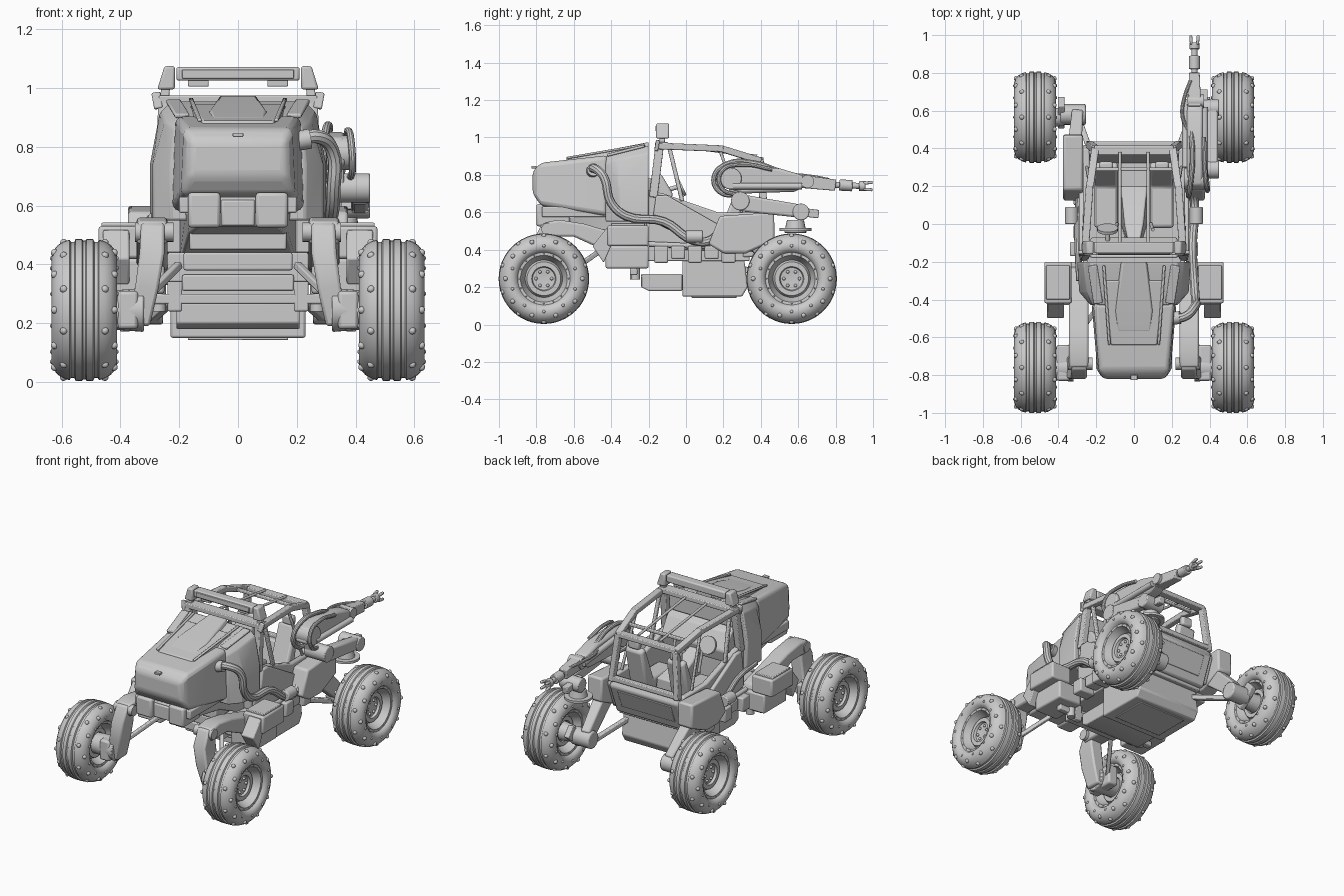
import bpy, bmesh, math
from math import sin, cos, pi
from mathutils import Vector as V


def finish(name, bm, bevel=0.0, mirror=False, seg=2):
    bmesh.ops.recalc_face_normals(bm, faces=bm.faces)
    me = bpy.data.meshes.new(name)
    bm.to_mesh(me)
    bm.free()
    ob = bpy.data.objects.new(name, me)
    bpy.context.collection.objects.link(ob)
    bpy.ops.object.select_all(action='DESELECT')
    ob.select_set(True)
    bpy.context.view_layer.objects.active = ob
    bpy.ops.object.shade_smooth_by_angle(angle=math.radians(32))
    if bevel:
        m = ob.modifiers.new("bevel", 'BEVEL')
        m.width, m.segments, m.limit_method = bevel, seg, 'ANGLE'
    if mirror:
        ob.modifiers.new("mirror", 'MIRROR')
    return ob


def skin(bm, rings, caps=True):
    vs = [[bm.verts.new(p) for p in r] for r in rings]
    n = len(vs[0])
    for a, b in zip(vs, vs[1:]):
        for i in range(n):
            bm.faces.new((a[i], a[(i + 1) % n], b[(i + 1) % n], b[i]))
    if caps:
        bm.faces.new(vs[0])
        bm.faces.new(vs[-1])


def loft(name, rings, bevel=0.0, mirror=False, seg=2):
    bm = bmesh.new()
    skin(bm, rings)
    return finish(name, bm, bevel, mirror, seg)


def box(name, x0, x1, y0, y1, z0, z1, bevel=0.006, mirror=False):
    return loft(name, [[(x0, y0, z), (x1, y0, z), (x1, y1, z), (x0, y1, z)] for z in (z0, z1)], bevel, mirror)


def prism(name, yz, x0, x1, bevel=0.006, mirror=False):
    return loft(name, [[(x, y, z) for y, z in yz] for x in (x0, x1)], bevel, mirror)


def hull(name, secs, bevel=0.01, seg=2):
    # sections: y, half width at bottom, half width at top, bottom z, top z
    return loft(name, [[(-wb, y, zb), (wb, y, zb), (wt, y, zt), (-wt, y, zt)] for y, wb, wt, zb, zt in secs], bevel, False, seg)


def frame(a, b):
    d = (V(b) - V(a)).normalized()
    u = d.cross(V((0, 0, 1)) if abs(d.z) < .9 else V((0, 1, 0))).normalized()
    return u, u.cross(d)


def beam(name, a, b, w, h, w2=None, h2=None, bevel=0.005, mirror=False):
    u, v = frame(a, b)
    rings = [[V(p) + u * x * s / 2 + v * z * t / 2 for x, z in ((-1, -1), (1, -1), (1, 1), (-1, 1))]
             for p, s, t in ((a, w, h), (b, w2 or w, h2 or h))]
    return loft(name, rings, bevel, mirror)


def rod(name, a, b, r, r2=None, mirror=False, n=20, bevel=0.0):
    u, v = frame(a, b)
    rings = [[V(p) + (u * cos(2 * pi * i / n) + v * sin(2 * pi * i / n)) * s for i in range(n)]
             for p, s in ((a, r), (b, r2 or r))]
    return loft(name, rings, bevel, mirror)


def hose(name, pts, r, mirror=False):
    cu = bpy.data.curves.new(name, 'CURVE')
    cu.dimensions, cu.bevel_depth, cu.bevel_resolution, cu.resolution_u = '3D', r, 3, 5
    cu.use_fill_caps = True
    sp = cu.splines.new('BEZIER')
    sp.bezier_points.add(len(pts) - 1)
    for bp, p in zip(sp.bezier_points, pts):
        bp.co, bp.handle_left_type, bp.handle_right_type = p, 'AUTO', 'AUTO'
    tmp = bpy.data.objects.new(name + "_path", cu)
    bm = bmesh.new()
    bm.from_mesh(tmp.to_mesh())
    bpy.data.objects.remove(tmp)
    return finish(name, bm, 0, mirror)


# wheels: lathed tyre and dished rim, with studs and bolts
prof = [(.03, .02), (.035, .06), (.05, .065), (.05, .09), (.03, .1), (.06, .115), (.085, .125), (.086, .14), (.1, .148),
        (.11, .165), (.111, .185), (.104, .204), (.09, .221), (.07, .233), (.05, .239), (.046, .232), (.034, .232), (.03, .241), (.008, .242), (.004, .236)]
prof += [(-x, r) for x, r in reversed(prof)]
bm = bmesh.new()
skin(bm, [[(x, r * cos(2 * pi * i / 48), r * sin(2 * pi * i / 48)) for i in range(48)] for x, r in prof])
for off, r, n, s, ph in ((.101, .205, 10, .013, 0), (.108, .176, 10, .009, .5), (.07, .229, 10, .013, .5), (.085, .133, 16, .004, 0), (.037, .042, 6, .009, 0)):
    for i in range(n * 2):
        a, sx = 2 * pi * (i // 2 + ph) / n, 1 if i % 2 else -1
        g = bmesh.ops.create_icosphere(bm, subdivisions=2, radius=s)
        bmesh.ops.translate(bm, verts=g['verts'], vec=(off * sx, r * cos(a), r * sin(a)))
wheel = finish("front_left_wheel", bm)
wheel.location = (-.523, -.76, .245)
for nm, x, y in (("front_right_wheel", .523, -.76), ("rear_left_wheel", -.523, .565), ("rear_right_wheel", .523, .565)):
    w = bpy.data.objects.new(nm, wheel.data)
    w.location = (x, y, .245)
    bpy.context.collection.objects.link(w)

# hood, cowl and hood panels
hull("hood", [(-.82, .165, .165, .7, .82), (-.775, .195, .185, .635, .865), (-.42, .225, .215, .58, .905)], .022, 3)
loft("cowl", [[(s * w, y, z) for s, w, z in ((-1, a, .55), (1, a, .55), (1, a, .74), (1, b, t - .04), (1, c, t), (-1, c, t), (-1, b, t - .04), (-1, a, .74))]
              for y, a, b, c, t in ((-.43, .23, .22, .19, .9), (-.36, .29, .25, .2, .925), (-.2, .3, .268, .23, .955))], .008)
hull("hood_hatch", [(-.57, .1, .085, .86, .9), (-.46, .115, .095, .88, .925), (-.2, .075, .06, .94, .975)], .006)
hull("hood_scoop", [(-.64, .13, .12, .86, .888), (-.3, .17, .16, .9, .945)], .006)
box("hood_latch", -.018, .018, -.826, -.8, .835, .848, .002)
beam("hood_rail", (.13, -.64, .89), (.16, -.22, .962), .015, .012, mirror=True)
beam("cowl_flap", (.19, -.42, .905), (.22, -.22, .955), .05, .015, mirror=True)
# grille pods under the hood
box("grille_pod", .06, .17, -.8, -.62, .525, .645, .012, True)
box("grille_center", -.058, .058, -.78, -.62, .53, .62, .008)
box("nose_tray", -.2, .2, -.77, -.42, .575, .63)
# chassis spine and front plates
hull("front_chassis", [(-.72, .13, .16, .53, .58), (-.42, .17, .18, .5, .58), (-.2, .2, .2, .4, .58)], .008)
box("mid_chassis", -.24, .24, -.4, .34, .34, .44)
for i, (z0, z1, w) in enumerate(((.45, .515, .165), (.38, .44, .185), (.31, .365, .19))):
    box("front_plate_%d" % i, -w, w, -.46 + .02 * i, -.3, z0, z1)
box("front_crossbar", -.36, .36, -.3, -.26, .265, .3)
prism("belly_box", [(-.02, .15), (.3, .15), (.33, .2), (.31, .36), (-.02, .36)], -.23, .23, .008)
prism("belly_skid", [(-.24, .2), (-.2, .18), (-.02, .18), (-.02, .27), (-.24, .27)], -.21, .21)
box("belly_panel", -.17, .17, .03, .27, .142, .152, .003)
box("belly_post", .19, .24, -.3, -.26, .24, .36, .006, True)

# cabin tub with side doors and rear panel
prism("side_door", [(-.21, .44), (-.21, .72), (-.12, .7), (.17, .6), (.4, .6), (.42, .55), (.36, .39), (-.05, .4)], .235, .27, .008, True)
prism("door_panel", [(-.18, .55), (-.16, .69), (-.1, .69), (.2, .52), (.18, .45), (.05, .44)], .26, .29, .008, True)
prism("rear_panel", [(.37, .6), (.41, .6), (.435, .55), (.36, .36), (.3, .36)], -.245, .245, .01)
prism("rear_inset", [(.405, .53), (.435, .53), (.385, .41), (.36, .41)], -.19, .19, .004)
box("floor", -.24, .24, -.2, .36, .4, .44)
box("firewall", -.25, .25, -.22, -.17, .44, .78)
prism("dashboard", [(-.18, .62), (-.18, .82), (-.13, .8), (-.07, .7), (-.09, .62)], -.23, .23, .01)
hull("console", [(-.1, .04, .03, .44, .68), (.0, .07, .05, .44, .62), (.2, .08, .07, .44, .56)], .008)
# seats and controls
prism("seat", [(-.02, .45), (.26, .45), (.33, .76), (.29, .78), (.2, .55), (-.02, .55)], .085, .21, .015, True)
box("headrest", .11, .185, .29, .33, .77, .83, .012, True)
rod("steering_column", (-.14, -.1, .72), (-.14, -.03, .74), .012)
rod("steering_wheel", (-.14, -.035, .735), (-.14, -.02, .742), .055)
rod("control_lever", (.09, 0, .56), (.1, -.03, .72), .009, mirror=True)

# roll cage
beam("front_pillar", (.265, -.175, .68), (.25, -.14, .965), .04, .045, mirror=True)
beam("second_pillar", (.265, -.02, .66), (.25, -.09, .95), .022, .022, mirror=True)
beam("roof_rail_front", (.26, -.15, .955), (.235, .2, .94), .04, .035, mirror=True)
beam("roof_rail_rear", (.235, .19, .94), (.205, .4, .875), .04, .035, mirror=True)
beam("rear_pillar", (.205, .395, .88), (.235, .42, .58), .035, .04, mirror=True)
beam("rear_brace", (.23, .18, .935), (.25, .3, .6), .016, .016, mirror=True)
rod("roof_bar", (.075, -.13, .965), (.075, .38, .9), .008, mirror=True)
beam("roof_cross_front", (-.27, -.13, .96), (.27, -.13, .96), .07, .03)
beam("roof_cross_rear", (-.21, .39, .88), (.21, .39, .88), .05, .03)
beam("roof_cross_top", (-.22, .29, .905), (.22, .29, .905), .02, .02)
beam("tailgate_bar", (-.24, .42, .6), (.24, .42, .6), .035, .03)
# light bar, lamps and mirrors
box("light_bar", -.21, .21, -.155, -.095, 1.025, 1.072, .008)
box("light_lens", -.19, .19, -.162, -.15, 1.033, 1.064, .003)
loft("side_lamp", [[(x, -.16, z), (x2, -.16, z), (x2, -.09, z), (x, -.09, z)] for x, x2, z in ((.215, .275, .995), (.215, .25, 1.075))], .008, True)
box("lamp_bracket", .1, .17, -.14, -.11, 1.005, 1.03, .004, True)
beam("lamp_stay", (.25, -.13, .96), (.245, -.125, 1.02), .03, .03, mirror=True)
beam("mirror", (.27, -.16, .93), (.28, -.15, .985), .03, .02, mirror=True)

# front legs: swept shoulder, drop leg, hub
prism("front_shoulder", [(-.76, .545), (-.68, .56), (-.55, .54), (-.24, .45), (-.2, .36), (-.4, .38), (-.6, .47), (-.76, .47)], .24, .345, .012, True)
loft("front_leg", [[(x, y, z) for x, y in ((x0, -.82 + d), (x1, -.82 + d), (x1, -.7), (x0, -.7))]
                   for x0, x1, d, z in ((.25, .33, .05, .54), (.25, .335, 0, .44), (.27, .35, 0, .32), (.3, .4, .02, .19))], .01, True)
rod("front_hub", (.32, -.76, .245), (.5, -.76, .245), .075, .06, True, bevel=.006)
box("front_hub_case", .34, .41, -.83, -.64, .18, .31, .012, True)
rod("shoulder_pivot", (.22, -.74, .51), (.35, -.74, .51), .033, mirror=True)
beam("steering_link", (.2, -.45, .4), (.36, -.68, .24), .025, .025, mirror=True)
# side boxes and steps
box("side_box", .33, .475, -.42, -.2, .42, .53, .01, True)
box("side_box_lid", .34, .465, -.4, -.22, .525, .542, .004, True)
box("lower_side_box", .25, .42, -.43, -.2, .3, .42, .01, True)
prism("box_skirt", [(-.5, .42), (-.42, .52), (-.4, .42), (-.44, .33)], .37, .46, .006, True)
rod("damper", (.27, -.27, .24), (.27, -.27, .42), .025, mirror=True)
for i, y in enumerate((-.17, -.08, .01, .1, .19)):
    box("sill_unit_%d" % i, .23, .34 - .02 * (i % 2), y, y + .075, .33 + .02 * (i % 2), .42, .008, True)
rod("sill_pipe", (.29, -.2, .43), (.29, .3, .41), .014, mirror=True)
rod("side_canister", (.33, .0, .47), (.33, .09, .47), .035, mirror=True, bevel=.006)

# rear legs: wedge fender, trailing arm, hub
prism("rear_fender", [(.12, .43), (.18, .58), (.47, .6), (.475, .45), (.32, .38), (.2, .38)], .27, .375, .012, True)
beam("trailing_arm", (.32, .35, .47), (.3, .58, .27), .075, .12, .06, .09, .01, True)
rod("rear_motor", (.255, .58, .25), (.39, .58, .25), .055, mirror=True, bevel=.008)
rod("rear_axle", (.37, .565, .245), (.5, .565, .245), .045, .06, True)
beam("rear_knuckle", (.385, .53, .2), (.385, .65, .3), .035, .08, mirror=True)
beam("rear_link", (.2, .3, .3), (.29, .55, .22), .03, .03, mirror=True)

# exhaust on the right side
hose("exhaust", [(.2, -.5, .82), (.27, -.49, .835), (.32, -.44, .79), (.325, -.4, .65), (.32, -.32, .58),
                 (.31, -.12, .55), (.32, .04, .45), (.32, .13, .45), (.3, .2, .53)], .024)
rod("exhaust_collar", (.2, -.5, .82), (.245, -.495, .828), .034)
hose("left_pipe", [(-.29, -.3, .56), (-.3, -.1, .54), (-.3, .05, .46), (-.29, .16, .46)], .016)

# robot arm: base, forearm, main boom and tool
rod("arm_base", (.36, .585, .49), (.36, .585, .56), .06, .045, bevel=.005)
rod("arm_base_plate", (.36, .585, .5), (.36, .585, .515), .085)
beam("lower_boom", (.415, .3, .65), (.415, .62, .605), .06, .09, .06, .07, .012)
rod("elbow_front", (.3, .29, .66), (.45, .29, .66), .05, bevel=.006)
rod("elbow_rear", (.31, .615, .602), (.45, .615, .602), .045, bevel=.006)
beam("lower_boom_tip", (.37, .55, .61), (.37, .71, .59), .04, .045)
beam("elbow_link", (.33, .29, .65), (.33, .26, .78), .06, .08)
prism("upper_boom", [(.18, .74), (.2, .83), (.28, .85), (.5, .835), (.62, .8), (.66, .75), (.58, .71), (.3, .7)], .28, .365, .014)
rod("upper_boom_pivot", (.265, .24, .78), (.385, .24, .78), .058, bevel=.006)
rod("upper_boom_pipe", (.375, .25, .74), (.375, .62, .74), .018)
rod("boom_actuator", (.275, .3, .81), (.275, .66, .77), .02)
rod("wrist_pivot", (.28, .65, .765), (.37, .65, .765), .035)
beam("wrist", (.32, .62, .765), (.32, .8, .745), .07, .07, .055, .06)
rod("tool_shaft", (.32, .78, .747), (.32, .96, .74), .016)
rod("tool_sleeve", (.32, .82, .746), (.32, .89, .742), .03, bevel=.004)
rod("tool_head", (.32, .925, .741), (.32, .96, .74), .027, bevel=.004)
for i, (dx, dz) in enumerate(((.02, .02), (-.02, .02), (.02, -.02), (-.02, -.02))):
    beam("claw_%d" % i, (.32 + dx * .8, .95, .74 + dz * .8), (.32 + dx, .998, .74 + dz), .016, .016)
hose("arm_hose", [(.3, .3, .69), (.29, .18, .71), (.29, .15, .79), (.3, .22, .86), (.31, .36, .865), (.3, .5, .82)], .014)
hose("arm_hose_outer", [(.38, .28, .69), (.39, .19, .73), (.385, .19, .82), (.375, .3, .855), (.37, .46, .83)], .012)
hose("wrist_hose", [(.28, .5, .8), (.255, .58, .8), (.27, .68, .79), (.3, .76, .775)], .01)
